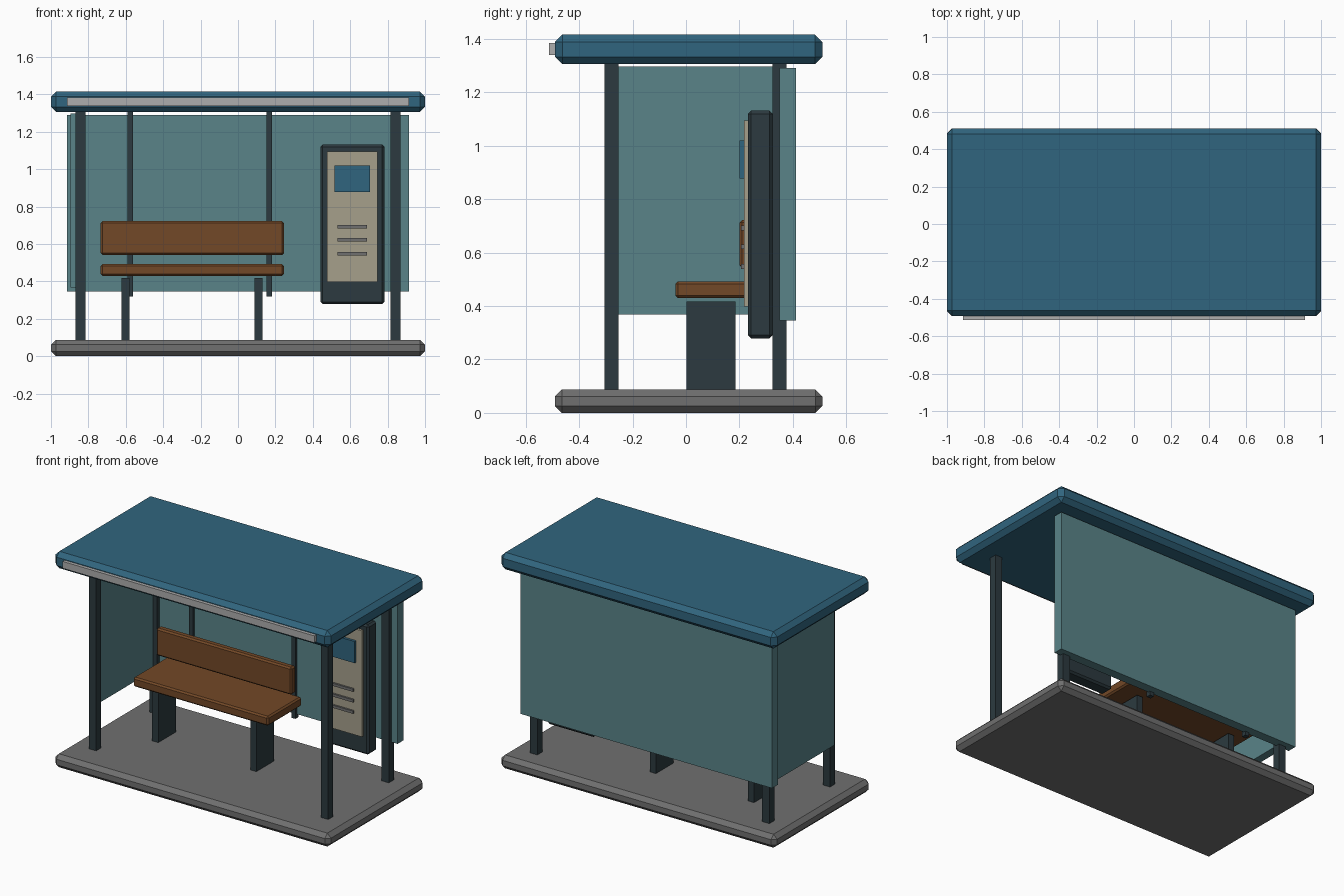
import bpy

if "Cube" in bpy.data.objects:
    bpy.data.objects.remove(bpy.data.objects["Cube"])


def material(name, r, g, b):
    m = bpy.data.materials.new(name)
    m.diffuse_color = (r, g, b, 1)
    m.use_nodes = True
    m.node_tree.nodes["Principled BSDF"].inputs["Base Color"].default_value = m.diffuse_color
    return m


BLUE = material("roof_blue", 0.03, 0.13, 0.21)
GLASS = material("teal_glass", 0.10, 0.23, 0.25)
WOOD = material("wood", 0.17, 0.065, 0.02)
DARK = material("dark_metal", 0.025, 0.042, 0.05)
CREAM = material("cream", 0.38, 0.35, 0.26)
STONE = material("stone_grey", 0.16, 0.16, 0.16)
LIGHT = material("light_grey", 0.42, 0.42, 0.42)


def box(name, x, y, z, mat, bevel=0.0):
    """Box from (min, max) ranges, with an optional chamfer."""
    bpy.ops.mesh.primitive_cube_add(size=1)
    ob = bpy.context.object
    ob.name = name
    for v in ob.data.vertices:
        v.co = [r[0] if c < 0 else r[1] for c, r in zip(v.co, (x, y, z))]
    ob.data.materials.append(mat)
    if bevel:
        mod = ob.modifiers.new("chamfer", 'BEVEL')
        mod.width = bevel
        mod.segments = 1
    return ob


def around(c, half):
    return (c - half, c + half)


# Base slab, roof and front trim strip
box("base", (-1, 1), (-0.491, 0.51), (0, 0.088), STONE, 0.026)
box("roof", (-1, 1), (-0.491, 0.51), (1.305, 1.416), BLUE, 0.028)
box("roof_trim", (-0.913, 0.913), (-0.513, -0.48), (1.339, 1.384), LIGHT)

# Corner posts
for side, sx in (("left", -1), ("right", 1)):
    for end, py in (("front", -0.279), ("back", 0.35)):
        box(f"{end}_{side}_post", around(sx * 0.842, 0.026),
            around(py, 0.026), (0.088, 1.305), DARK)

# Glass panels: full back, left side only
box("back_panel", (-0.913, 0.913), (0.35, 0.412), (0.346, 1.29), GLASS)
box("side_panel", (-0.896, -0.843), (-0.26, 0.36), (0.368, 1.297), GLASS)

# Thin uprights behind the bench
for i, px in enumerate((-0.577, 0.167)):
    box(f"thin_upright_{i + 1}", around(px, 0.015), around(0.35, 0.015),
        (0.32, 1.305), DARK)

# Bench
box("seat", (-0.735, 0.246), (-0.04, 0.31), (0.43, 0.492), WOOD, 0.01)
box("backrest", (-0.735, 0.246), (0.2, 0.248), (0.542, 0.722), WOOD, 0.01)
for i, px in enumerate((-0.602, 0.11)):
    box(f"bench_leg_{i + 1}", around(px, 0.022), (0.002, 0.186),
        (0.088, 0.417), DARK)

# Information board with map panel, picture and text bars
box("board_case", (0.441, 0.783), (0.232, 0.324), (0.279, 1.131), DARK, 0.012)
box("board_face", (0.475, 0.747), (0.217, 0.24), (0.398, 1.094), CREAM)
box("board_picture", (0.516, 0.706), (0.2, 0.225), (0.877, 1.019), BLUE)
for i, pz in enumerate((0.692, 0.622, 0.548)):
    box(f"board_bar_{i + 1}", (0.532, 0.69), (0.205, 0.225),
        around(pz, 0.009), STONE)
